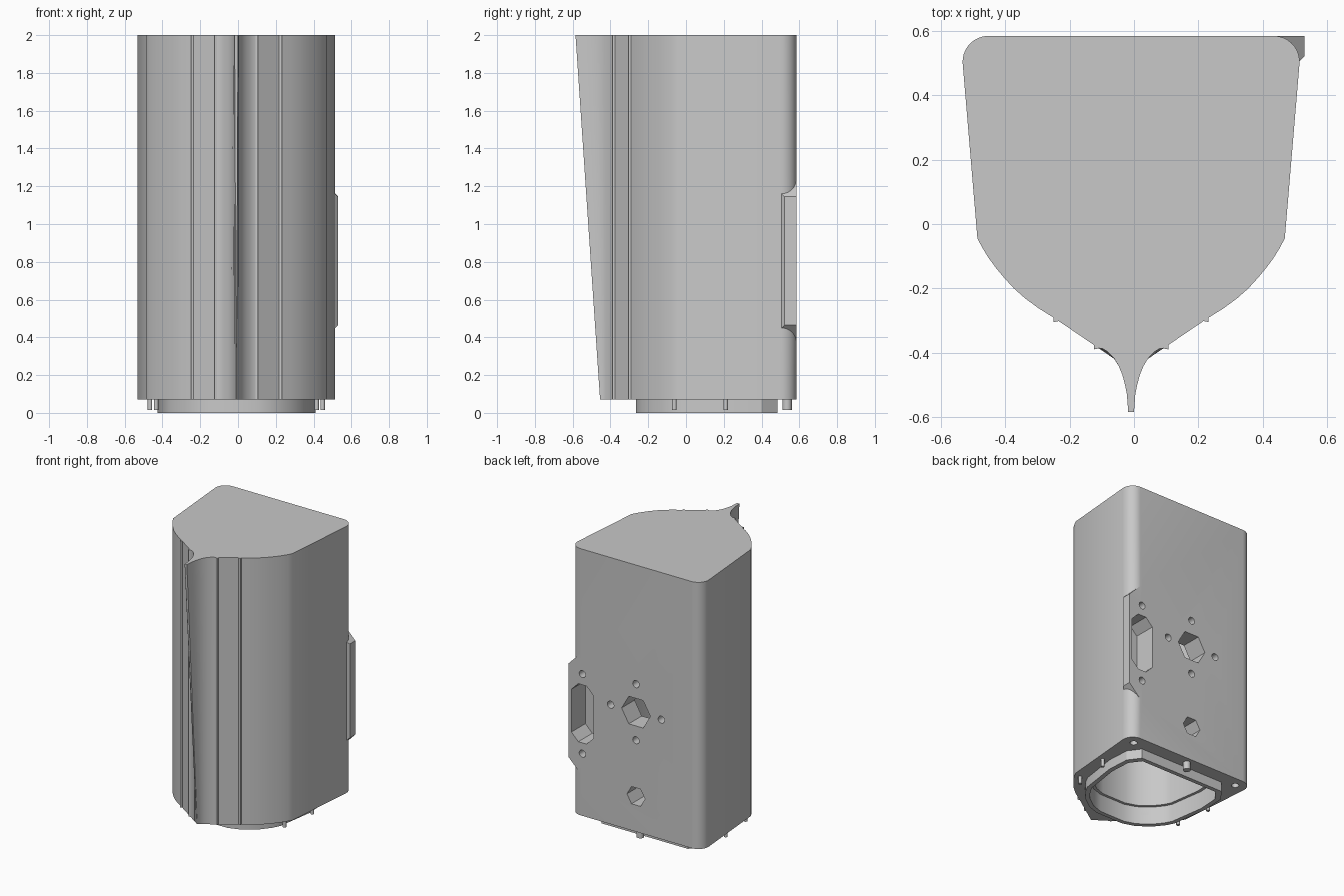
import bpy, bmesh
from math import sin, cos, pi, radians
from mathutils import Vector

if "Cube" in bpy.data.objects:
    bpy.data.objects.remove(bpy.data.objects["Cube"])

MID = -0.009          # symmetry plane of the housing
BASE, TOP, BACK = 0.07, 2.0, 0.585

grey = bpy.data.materials.new("plain_grey")
grey.use_nodes = True
GREY = (0.58, 0.58, 0.58, 1)
grey.diffuse_color = GREY
grey.node_tree.nodes["Principled BSDF"].inputs["Base Color"].default_value = GREY


def loft(name, lower, upper):
    """Closed solid between two matching rings of 3D points."""
    bm = bmesh.new()
    a = [bm.verts.new(p) for p in lower]
    b = [bm.verts.new(p) for p in upper]
    n = len(a)
    bm.faces.new(a)
    bm.faces.new(b)
    for i in range(n):
        j = (i + 1) % n
        bm.faces.new((a[i], a[j], b[j], b[i]))
    bmesh.ops.recalc_face_normals(bm, faces=bm.faces)
    mesh = bpy.data.meshes.new(name)
    bm.to_mesh(mesh)
    bm.free()
    mesh.materials.append(grey)
    obj = bpy.data.objects.new(name, mesh)
    bpy.context.scene.collection.objects.link(obj)
    return obj


def prism(name, outline, z0, z1):
    return loft(name, [(x, y, z0) for x, y in outline], [(x, y, z1) for x, y in outline])


def back_cut(x, z, outline, depth):
    """Cutter pushed into the back face."""
    return loft("cutter", [(x + u, BACK + 0.05, z + v) for u, v in outline],
                [(x + u, BACK - depth, z + v) for u, v in outline])


def circle(r, n):
    return [(r * cos(2 * pi * i / n), r * sin(2 * pi * i / n)) for i in range(n)]


def mirrored(half):
    """Full outline from its +x half, front to back."""
    return [(MID + u, y) for u, y in half] + [(MID - u, y) for u, y in reversed(half)]


def boolean(obj, tools, operation):
    for tool in tools:
        mod = obj.modifiers.new("cut", "BOOLEAN")
        mod.operation, mod.object, mod.solver = operation, tool, "EXACT"
    bpy.context.view_layer.update()
    graph = bpy.context.evaluated_depsgraph_get()
    mesh = bpy.data.meshes.new_from_object(obj.evaluated_get(graph))
    obj.modifiers.clear()
    obj.data = mesh
    for tool in set(tools):
        bpy.data.objects.remove(tool)


# Housing outline: nose that flares towards the top, ribs, curved cheek, side, back corner
nose = [(0.009, -0.585), (0.013, -0.53), (0.019, -0.50), (0.027, -0.47), (0.038, -0.443),
        (0.053, -0.418), (0.072, -0.398), (0.09, -0.387)]


def wedge(u):
    return -0.455 + 0.68 * u


flank = []
for outer in (0.116, 0.241):
    flank += [(outer - 0.015, wedge(outer - 0.015)), (outer - 0.015, wedge(outer) - 0.011),
              (outer, wedge(outer) - 0.014), (outer, wedge(outer))]
flank += [(0.288, -0.262), (0.33, -0.231), (0.365, -0.2), (0.395, -0.167), (0.42, -0.137),
          (0.443, -0.106), (0.462, -0.075), (0.478, -0.045)]
for i in range(10):
    t = radians(-5 + 95 * i / 9)
    flank.append((0.444 + 0.08 * cos(t), BACK - 0.08 + 0.08 * sin(t)))

upper = mirrored(nose + flank)
lower = mirrored([(u if i else 0.0005, wedge(u if i else 0)) for i, (u, y) in enumerate(nose)] + flank)
housing = loft("housing", [(x, y, BASE) for x, y in lower], [(x, y, TOP) for x, y in upper])

# Square connector boss on one back corner, with sloped ends
boss_outline = [(0.42, BACK), (0.53, BACK), (0.53, 0.522), (0.513, 0.505), (0.42, 0.505)]
boss = loft("boss", [(x, y, 0.465 - (0.53 - x)) for x, y in boss_outline],
            [(x, y, 1.145 + (0.53 - x)) for x, y in boss_outline])
boolean(housing, [boss], "UNION")

# Collar outline and the hollow inside
collar_outline = mirrored([(0.11, -0.265), (0.2, -0.235), (0.29, -0.17), (0.35, -0.095), (0.378, -0.04),
                           (0.418, 0.235), (0.408, 0.4), (0.345, 0.485)])


def shrink(k):
    return [(MID + (x - MID) * k, 0.11 + (y - 0.11) * k) for x, y in collar_outline]


cuts = [prism("cutter", shrink(0.92), -0.1, 0.13), prism("cutter", shrink(0.87), 0.1, 1.92)]

# Back openings: large and small hexagons, slot, screw holes
cuts.append(back_cut(MID, 0.935, circle(0.115, 6), 0.25))
cuts.append(back_cut(MID, 0.325, circle(0.072, 6), 0.25))
w, h, c = 0.088, 0.21, 0.055
slot = [(w, h - c), (w - c, h), (c - w, h), (-w, h - c), (-w, c - h), (c - w, -h), (w - c, -h), (w, c - h)]
cuts.append(back_cut(0.42, 0.808, slot, 0.16))
screws = [(MID + u, 0.935 + v) for u, v in circle(0.203, 4)] + [(0.42, 0.52), (0.42, 1.096)]
cuts += [back_cut(x, z, circle(0.026, 16), 0.08) for x, z in screws]

# Blind holes under the back corners
for side in (-1, 1):
    cuts.append(prism("cutter", [(MID + side * 0.44 + x, 0.51 + y) for x, y in circle(0.025, 16)], 0, 0.15))
boolean(housing, cuts, "DIFFERENCE")

# Collar ring under the housing
collar = prism("base_collar", collar_outline, 0, BASE)
boolean(collar, [prism("cutter", shrink(0.92), -0.1, 0.2)], "DIFFERENCE")

# Locating pins
parts = [housing, collar]
pins = [("back_pin", 0, 0.535, 0.025)]
for label, s in (("right", -1), ("left", 1)):
    pins += [(label + "_front_pin", s * 0.425, -0.062, 0.012), (label + "_rear_pin", s * 0.457, 0.21, 0.012)]
for name, u, y, r in pins:
    parts.append(prism(name, [(MID + u + a, y + b) for a, b in circle(r, 16)], 0.014, BASE + 0.005))

# Smooth shading with crisp edges
bpy.ops.object.select_all(action="DESELECT")
for part in parts:
    part.select_set(True)
bpy.context.view_layer.objects.active = housing
bpy.ops.object.shade_smooth_by_angle(angle=radians(25))
